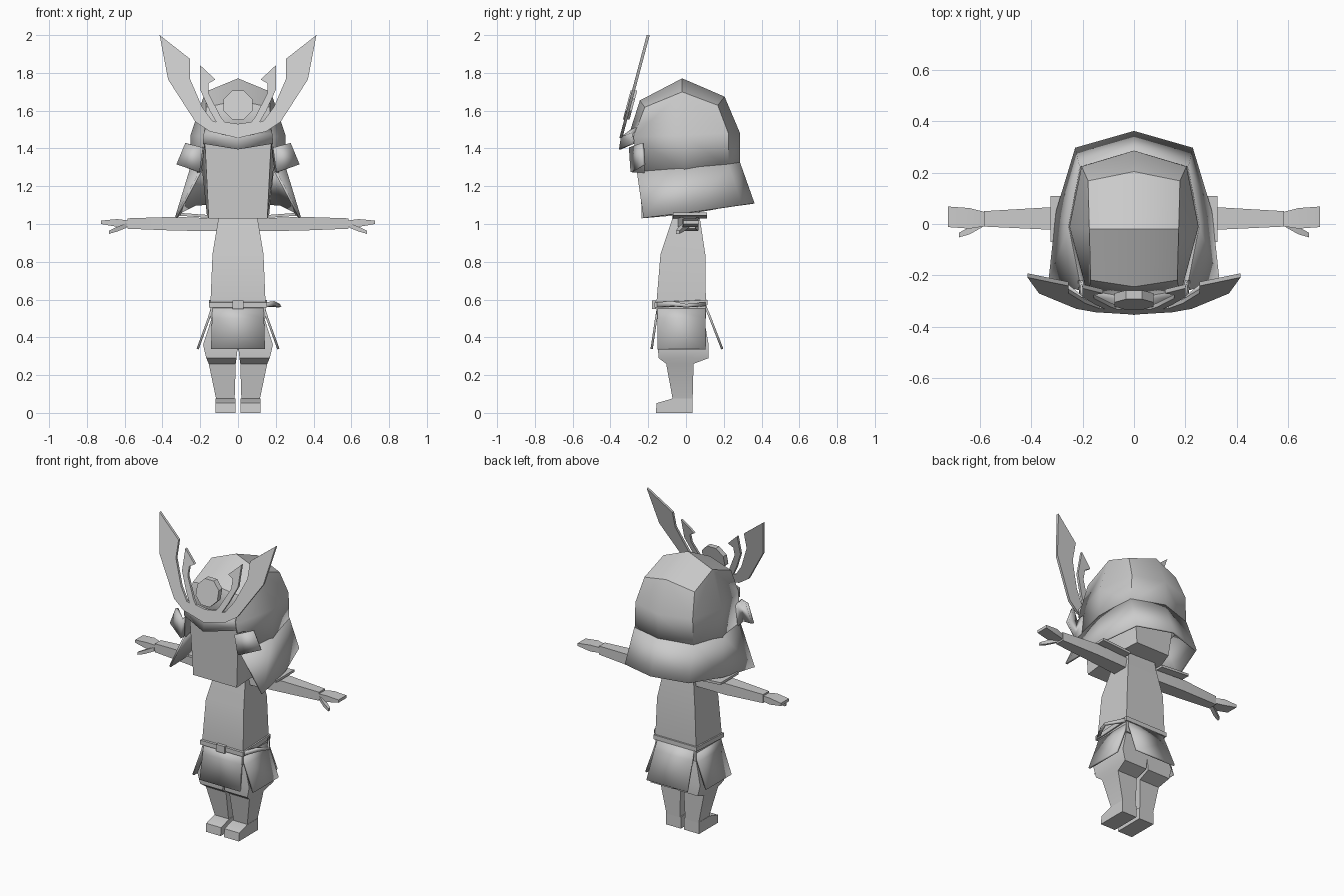
import bpy, bmesh, math

if "Cube" in bpy.data.objects:
    bpy.data.objects.remove(bpy.data.objects["Cube"])

grey = bpy.data.materials.new("plain grey")
grey.diffuse_color = (0.6, 0.6, 0.6, 1)
grey.use_nodes = True
grey.node_tree.nodes["Principled BSDF"].inputs["Base Color"].default_value = grey.diffuse_color


def finish(name, verts, faces, mirror=False, thick=0.0, fix=True):
    me = bpy.data.meshes.new(name)
    me.from_pydata(verts, [], faces)
    bm = bmesh.new()
    bm.from_mesh(me)
    bmesh.ops.remove_doubles(bm, verts=bm.verts, dist=1e-5)
    if fix:
        bmesh.ops.recalc_face_normals(bm, faces=bm.faces)
    bm.to_mesh(me)
    bm.free()
    me.materials.append(grey)
    ob = bpy.data.objects.new(name, me)
    bpy.context.collection.objects.link(ob)
    bpy.ops.object.select_all(action='DESELECT')
    ob.select_set(True)
    bpy.context.view_layer.objects.active = ob
    bpy.ops.object.shade_smooth_by_angle(angle=math.radians(32))
    if mirror:
        ob.modifiers.new("mirror", 'MIRROR')
    if thick:
        s = ob.modifiers.new("thickness", 'SOLIDIFY')
        s.thickness, s.offset = thick, 0
    return ob


def loft(name, rings, mirror=False):
    """Closed solid through rings of equal point count."""
    n = len(rings[0])
    verts = [p for r in rings for p in r]
    faces = [(k * n + i, k * n + (i + 1) % n, (k + 1) * n + (i + 1) % n, (k + 1) * n + i)
             for k in range(len(rings) - 1) for i in range(n)]
    faces += [tuple(range(n)), tuple(range(len(verts) - n, len(verts)))]
    return finish(name, verts, faces, mirror)


def sheet(name, rows, thick, mirror=False):
    """Thin plate through rows of points."""
    n = len(rows[0])
    faces = [(k * n + i, k * n + i + 1, (k + 1) * n + i + 1, (k + 1) * n + i)
             for k in range(len(rows) - 1) for i in range(n - 1)]
    return finish(name, [p for r in rows for p in r], faces, mirror, thick)


def level(z, x0, x1, y0, y1):
    return [(x0, y0, z), (x1, y0, z), (x1, y1, z), (x0, y1, z)]


def slice_x(x, y0, y1, z0, z1):
    return [(x, y0, z0), (x, y1, z0), (x, y1, z1), (x, y0, z1)]


def both(half):
    """Complete a half ring of points that starts in front and ends behind."""
    return half + [(-x, y, z) for x, y, z in reversed(half)]


# feet and trousers
loft("foot", [slice_x(x, -.16, .035, 0, .075)[:3] +
              [(x, .035, .075), (x, -.075, .075), (x, -.155, .052)]
              for x in (.012, .118)], True)
loft("trouser_leg", [level(.07, .018, .115, -.07, .035),
                     level(.26, .012, .155, -.105, .04),
                     level(.29, .008, .168, -.145, .12),
                     level(.36, 0, .185, -.15, .12),
                     level(.53, 0, .13, -.13, .09)], True)

# torso, tapering to the neck
loft("torso", [level(z, -w, w, a, b) for z, w, a, b in
               ((.5, .145, -.155, .105), (.6, .145, -.155, .105), (.84, .135, -.135, .102),
                (1.02, .105, -.075, .075), (1.07, .1, -.07, .07))])

# hip armour plates
sheet("front_hip_plate", [[(-w, y, z), (w, y, z)] for w, y, z in
                          ((.135, -.148, .56), (.138, -.158, .5), (.143, -.182, .338))], .012)
sheet("back_hip_plate", [[(-w, y, z), (w, y, z)] for w, y, z in
                         ((.13, .1, .57), (.135, .125, .51), (.145, .192, .338))], .012)
sheet("side_hip_plate", [[(x, -.152, z), (x, .102, z)] for x, z in
                         ((.135, .565), (.155, .5), (.214, .338))], .012, True)

# belt, loop and buckle
loft("belt", [[(x * s, y * s, z + dz) for x, y, z in
               ((-.153, -.168, .557), (.153, -.168, .557), (.153, .113, .57), (-.153, .113, .57))]
              for s, dz in ((1, 0), (1, .028), (.9, .03))])
sheet("belt_loop", [[(.145, -.15, .585), (.185, -.07, .59), (.215, .0, .575), (.15, .1, .585)],
                    [(.15, -.15, .56), (.19, -.07, .565), (.222, .0, .56), (.15, .1, .565)]], .015)
loft("belt_buckle", [level(.55, -.03, .03, -.18, -.16), level(.595, -.03, .03, -.18, -.16)])

# arms, hands, thumbs and shoulder plates
loft("arm", [slice_x(.08, -.045, .06, .962, 1.028), slice_x(.33, -.022, .065, .965, 1.038),
             slice_x(.585, -.01, .05, .975, 1.03)], True)
loft("hand", [slice_x(.575, -.008, .045, .985, 1.018), slice_x(.64, -.018, .062, .985, 1.026),
              slice_x(.725, -.012, .068, 1.0, 1.018)], True)
loft("thumb", [slice_x(.59, -.012, .015, .98, 1.005), slice_x(.64, -.04, -.012, .96, .985),
               slice_x(.682, -.052, -.034, .948, .965)], True)
loft("shoulder_plate", [slice_x(.12, -.07, .11, 1.03, 1.045),
                        slice_x(.325, -.07, .11, 1.045, 1.06)], True)

# head
loft("head", [both([(.155, -.235, 1.03), (.165, 0, 1.05), (.12, .17, 1.08)]),
              both([(.175, -.245, 1.43), (.205, 0, 1.43), (.16, .19, 1.4)])])

# helmet bowl: centre seam, panel edge and side points
C = [(0, -.3, 1.46), (0, -.24, 1.65), (0, -.02, 1.765), (0, .2, 1.67), (0, .28, 1.48), (0, .28, 1.31)]
E = [(.175, -.275, 1.46), (.165, -.215, 1.615), (.17, -.02, 1.695), (.175, .165, 1.625),
     (.2, .22, 1.48), (.205, .22, 1.3)]
S = [(.245, -.01, 1.47), (.25, -.01, 1.28), (.2, -.255, 1.27)]
panels = [(i, i + 1, i + 7, i + 6) for i in range(5)]
panels += [(6, 7, 8, 12), (8, 9, 10, 12), (12, 10, 11, 13), (6, 12, 13, 14)]
finish("helmet_bowl", C + E + S, panels, True, .012)

# flared neck guard
sheet("neck_guard", [[(0, .28, 1.325), (.208, .22, 1.315), (.248, -.01, 1.295), (.2, -.26, 1.275)],
                     [(0, .357, 1.108), (.225, .293, 1.1), (.298, .05, 1.065), (.328, -.225, 1.033)]],
      .012, True)

# brim over the face
sheet("helmet_brim", [[(0, -.285, 1.5), (.17, -.255, 1.51)],
                      [(0, -.34, 1.46), (.18, -.285, 1.48)],
                      [(0, -.35, 1.395), (.185, -.28, 1.425)]], .01, True)

# turned-back side flaps
sheet("side_flap", [[(.2, -.22, 1.4), (.188, -.295, 1.405), (.275, -.23, 1.428)],
                    [(.21, -.22, 1.27), (.208, -.288, 1.275), (.322, -.222, 1.315)]], .016, True)


# crest on a plane leaning back
def crest_plate(name, outline, y0, y1, mirror):
    rings = [[(x, -.345 + (z - 1.455) * .266 + y, z) for x, z in outline] for y in (y0, y1)]
    return loft(name, rings, mirror)


crest_plate("horn_crest", [
    (0, 1.455), (.15, 1.49), (.225, 1.54), (.37, 1.765), (.415, 2.0), (.255, 1.875), (.255, 1.77),
    (.19, 1.62), (.135, 1.545), (.115, 1.54), (.15, 1.6), (.2, 1.71), (.2, 1.84), (.12, 1.765),
    (.155, 1.745), (.155, 1.69), (.09, 1.565), (.07, 1.54), (0, 1.53)], -.008, .008, True)
crest_plate("crest_disc", [(.083 * math.cos((i + .5) * math.pi / 4),
                            1.63 + .083 * math.sin((i + .5) * math.pi / 4)) for i in range(8)],
            -.015, .02, False)
